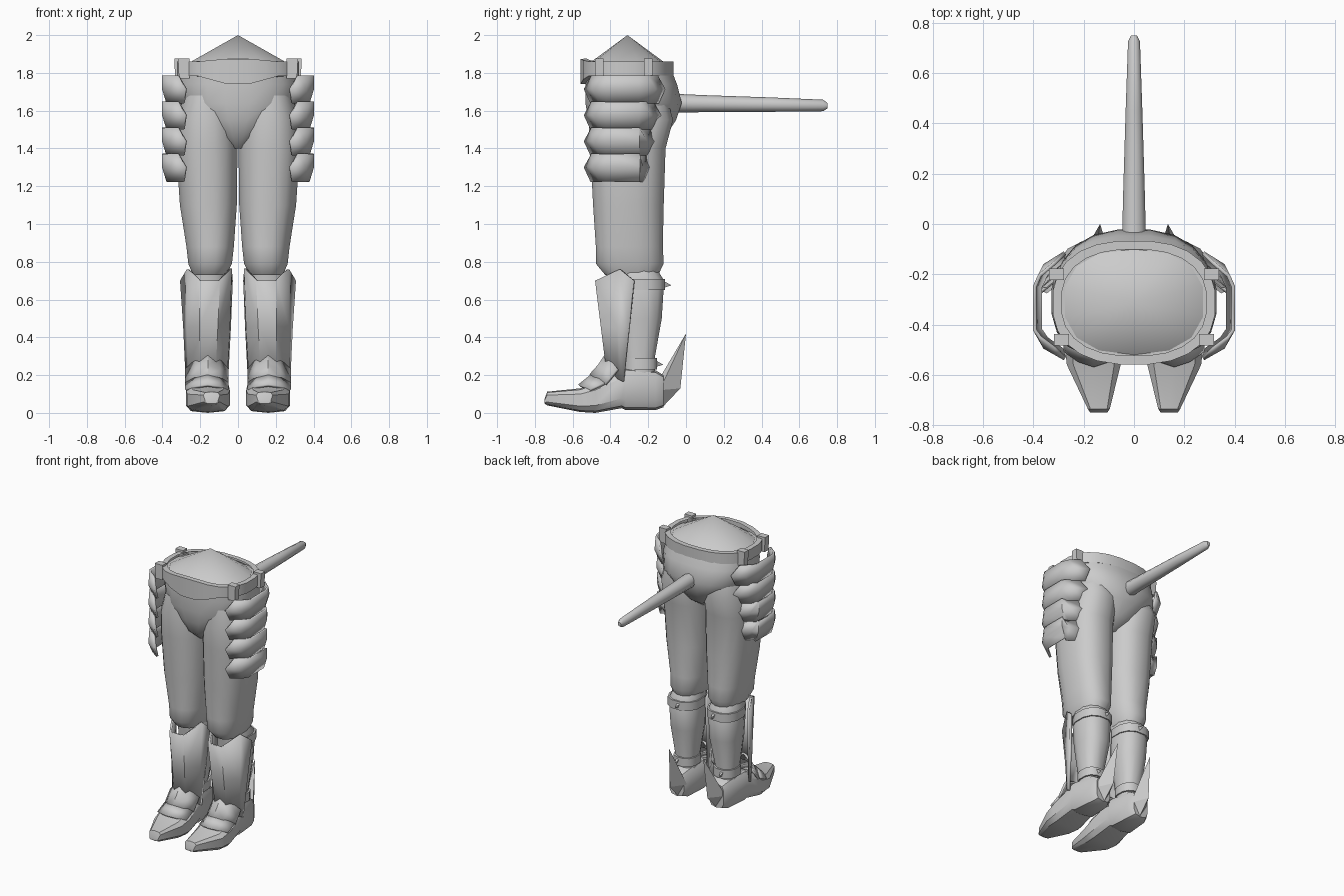
import bpy, bmesh
from math import cos, sin, pi, copysign

if "Cube" in bpy.data.objects:
    bpy.data.objects.remove(bpy.data.objects["Cube"])


def make(name, verts, faces, mirror=False, thick=0, angle=40):
    me = bpy.data.meshes.new(name)
    me.from_pydata(verts, [], faces)
    bm = bmesh.new()
    bm.from_mesh(me)
    bmesh.ops.recalc_face_normals(bm, faces=bm.faces)
    bm.to_mesh(me)
    bm.free()
    ob = bpy.data.objects.new(name, me)
    bpy.context.collection.objects.link(ob)
    bpy.ops.object.select_all(action='DESELECT')
    ob.select_set(True)
    bpy.context.view_layer.objects.active = ob
    bpy.ops.object.shade_smooth_by_angle(angle=angle * pi / 180)
    if thick:
        m = ob.modifiers.new("thickness", 'SOLIDIFY')
        m.thickness, m.offset = thick, 0
    if mirror:
        ob.modifiers.new("mirror", 'MIRROR')
    return ob


def bridge(name, rings, caps=True, **kw):
    """Skin a stack of closed rings with equal point counts."""
    n = len(rings[0])
    faces = [(r * n + i, r * n + (i + 1) % n, (r + 1) * n + (i + 1) % n, (r + 1) * n + i)
             for r in range(len(rings) - 1) for i in range(n)]
    if caps:
        faces += [tuple(range(n)), tuple(range((len(rings) - 1) * n, len(rings) * n))]
    return make(name, [p for r in rings for p in r], faces, **kw)


def oval(a0, a1, b0, b1, n, power=2.4):
    """Rounded-box outline between the given limits."""
    out = []
    for i in range(n):
        t = 2 * pi * (i + 0.5) / n
        c, s = (copysign(abs(f) ** (2 / power), f) for f in (cos(t), sin(t)))
        out.append(((a0 + a1) / 2 + (a1 - a0) / 2 * c, (b0 + b1) / 2 + (b1 - b0) / 2 * s))
    return out


def loft_z(name, rows, n=16, power=2.4, **kw):
    """rows: (z, x0, x1, y0, y1)"""
    return bridge(name, [[(x, y, z) for x, y in oval(*lim, n, power)] for z, *lim in rows], **kw)


def loft_y(name, rows, n=8, power=2.4, **kw):
    """rows: (y, x0, x1, z0, z1)"""
    return bridge(name, [[(x, y, z) for x, z in oval(*lim, n, power)] for y, *lim in rows], **kw)


def shell(name, rows, thick=0.015, **kw):
    """Open sheet from rows of points."""
    n = len(rows[0])
    faces = [(r * n + i, r * n + i + 1, (r + 1) * n + i + 1, (r + 1) * n + i)
             for r in range(len(rows) - 1) for i in range(n - 1)]
    return make(name, [p for r in rows for p in r], faces, mirror=True, thick=thick, **kw)


# Hips and trousers
loft_z("hips", [(1.40, -.05, .05, -.42, -.20), (1.46, -.12, .12, -.49, -.11),
                (1.55, -.23, .23, -.52, -.05), (1.64, -.31, .31, -.535, -.02),
                (1.74, -.32, .32, -.535, -.045), (1.84, -.30, .30, -.535, -.085)], n=20)
loft_z("trouser_leg", [(1.68, .03, .29, -.50, -.10), (1.55, .005, .325, -.52, -.065),
                       (1.40, 0, .33, -.51, -.105), (1.10, .004, .31, -.495, -.115),
                       (.88, .02, .275, -.48, -.12), (.79, .03, .265, -.48, -.115),
                       (.73, .06, .24, -.43, -.145)], mirror=True)
loft_z("lower_leg", [(.76, .06, .24, -.38, -.15), (.70, .045, .265, -.37, -.112),
                     (.50, .05, .255, -.36, -.125), (.28, .085, .23, -.33, -.165),
                     (.18, .085, .23, -.33, -.16)], n=12, mirror=True)

# Peaked waist cap
rim = [(x, y, 1.845) for x, y in oval(-.28, .28, -.52, -.10, 14)]
make("waist_cap", rim + [(0, -.31, 2.0)], [(i, (i + 1) % 14, 14) for i in range(14)], angle=50)

# Belt band with a dipped front
def belt_ring(lim, z, front):
    return [(x, y, z + (front * max(0, 1 - abs(x) / .22) if y < -.4 else 0))
            for x, y in oval(*lim, 24)]

outer, inner = (-.325, .325, -.56, -.065), (-.29, .29, -.525, -.10)
bridge("belt", [belt_ring(inner, 1.785, -.06), belt_ring(outer, 1.785, -.06),
                belt_ring(outer, 1.86, .02), belt_ring(inner, 1.86, .02)], caps=False)

# Belt loops
for k, (x, y) in enumerate([(.305, -.20), (.285, -.46)]):
    loft_z(f"belt_loop_{k}", [(1.77, x - .03, x + .03, y - .025, y + .025),
                              (1.875, x - .03, x + .035, y - .025, y + .025)],
           n=4, power=8, mirror=True)

# Tail
loft_y("tail", [(-.08, -.05, .05, 1.59, 1.69), (.10, -.046, .046, 1.592, 1.682),
                (.45, -.035, .035, 1.594, 1.67), (.725, -.025, .025, 1.597, 1.658),
                (.75, -.012, .012, 1.612, 1.64)], n=10, power=2)

# Four overlapping hip plates on each side
for k in range(4):
    top, back = 1.785 - .138 * k, -.115 - .023 * k
    rows = []
    for z, out, edge, inset in [(top, .395, .315, .04), (top - .07, .395, .275, 0),
                                (top - .145, .372, .285, .035)]:
        y0, y1 = -.535 + inset, back - inset
        rows.append([(edge, y0, z), ((edge + out) / 2 + .02, y0 + .045, z),
                     (out, -.42, z), (out, -.25, z),
                     ((edge + out) / 2 + .02, y1 - .05, z), (edge, y1, z)])
    shell(f"hip_plate_{k}", rows)

# Shin guard
shell("shin_guard", [
    [(.035, -.275, .70), (.04, -.35, .765), (.10, -.47, .70), (.20, -.475, .70),
     (.265, -.35, .76), (.30, -.275, .70)],
    [(.045, -.30, .45), (.05, -.36, .45), (.11, -.445, .46), (.20, -.445, .46),
     (.265, -.36, .45), (.283, -.30, .45)],
    [(.06, -.33, .165), (.065, -.36, .18), (.12, -.42, .26), (.20, -.42, .26),
     (.255, -.36, .18), (.27, -.33, .165)]], angle=25)

# Knee strap and ankle strap with small rear points
for name, z, lim in [("knee_strap", .68, (.04, .27, -.36, -.107)),
                     ("ankle_strap", .26, (.075, .24, -.33, -.15))]:
    loft_z(name, [(z - .03, *lim), (z + .03, *lim)], n=12, mirror=True)
    x, y = lim[0] + .1, lim[3]
    make(name + "_point", [(x - .02, y - .03, z + .03), (x + .02, y - .03, z + .03),
                           (x, y - .02, z - .02), (x, y + .03, z - .005)],
         [(0, 1, 2), (0, 1, 3), (1, 2, 3), (2, 0, 3)], mirror=True)

# Boot with separate heel level
boot = [(-.75, .105, .175, .05, .07), (-.735, .095, .185, .04, .112),
        (-.56, .05, .27, .005, .13), (-.48, .04, .28, 0, .16), (-.34, .055, .265, .025, .235),
        (-.32, .06, .26, .015, .24), (-.16, .075, .24, .015, .225), (-.12, .10, .215, .03, .20)]
loft_y("boot", boot, n=10, power=3.5, mirror=True, angle=35)

# Instep plates
cols = [.055, .10, .16, .22, .275]
def arc(y, z, dy, drop):
    return [(x, y + dy * f, z - drop * f) for x, f in zip(cols, (1, .35, 0, .35, 1))]

shell("instep_plate", [arc(-.42, .31, .06, .08), arc(-.46, .25, .06, .07),
                       arc(-.505, .20, .08, .05)])
shell("instep_band", [arc(-.49, .205, .06, .05), arc(-.565, .145, .06, .025)])

# Heel spur: a sharp folded blade
make("heel_spur", [(.155, -.13, .20), (.09, -.14, .12), (.215, -.14, .12), (.15, -.12, .035),
                   (.148, -.03, .13), (.135, 0, .42)],
     [(0, 1, 5), (0, 5, 2), (1, 4, 5), (2, 5, 4), (1, 3, 4), (2, 4, 3), (0, 2, 3, 1)],
     mirror=True, angle=20)
